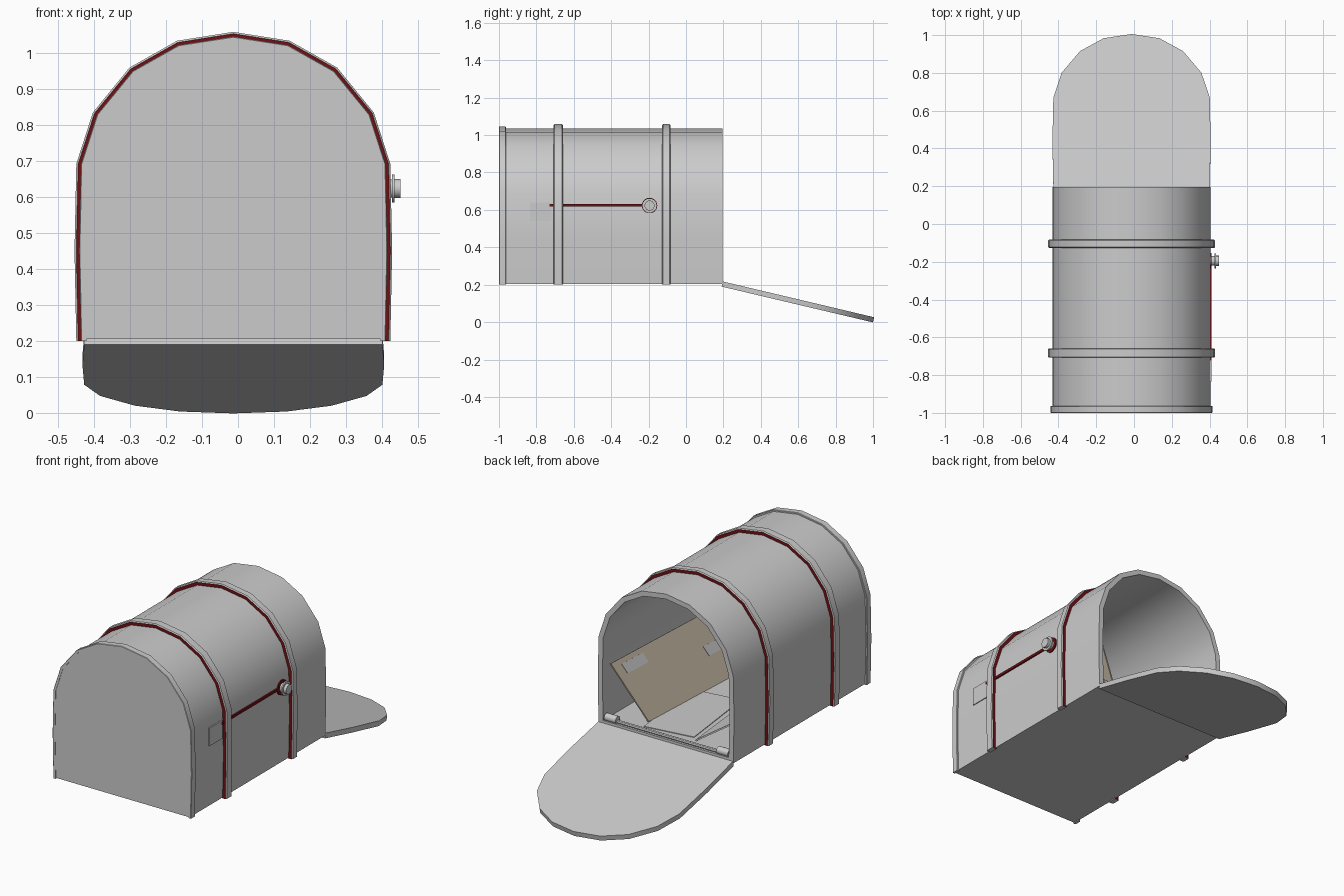
import bpy, bmesh, math
from mathutils import Vector, Matrix

if "Cube" in bpy.data.objects:
    bpy.data.objects.remove(bpy.data.objects["Cube"])

CX = -0.013          # centre line of the box
BOTTOM = 0.205


def material(name, rgb):
    m = bpy.data.materials.new(name)
    m.diffuse_color = (*rgb, 1)
    m.use_nodes = True
    m.node_tree.nodes["Principled BSDF"].inputs["Base Color"].default_value = m.diffuse_color
    return m


METAL = material("galvanised grey", (0.6, 0.6, 0.6))
RED = material("dark red", (0.16, 0.005, 0.007))
TAN = material("envelope tan", (0.52, 0.45, 0.34))
PAPER = material("pale print", (0.56, 0.56, 0.56))


def finish(name, bm, mats, smooth=True):
    bmesh.ops.recalc_face_normals(bm, faces=bm.faces)
    me = bpy.data.meshes.new(name)
    bm.to_mesh(me)
    bm.free()
    ob = bpy.data.objects.new(name, me)
    bpy.context.collection.objects.link(ob)
    for m in mats:
        me.materials.append(m)
    if smooth:
        bpy.ops.object.select_all(action='DESELECT')
        ob.select_set(True)
        bpy.context.view_layer.objects.active = ob
        bpy.ops.object.shade_smooth_by_angle(angle=math.radians(32))
    return ob


def arch(grow=0.0, bottom=BOTTOM):
    """Arched outline from lower right, over the top, to lower left."""
    half = [(0.414, None), (0.419, 0.45), (0.414, 0.69), (0.37, 0.825),
            (0.273, 0.943), (0.148, 1.013), (0, 1.036)]
    right = []
    for x, z in half:
        if z is None:
            right.append((x + grow, bottom))
            continue
        out = Vector((x, max(z - 0.66, 0))).normalized()
        right.append((x + out.x * grow, z + out.y * grow))
    pts = right + [(-x, z) for x, z in right[-2::-1]]
    return [(x + CX, z) for x, z in pts]


def ring(bm, pts, y):
    return [bm.verts.new((x, y, z)) for x, z in pts]


def bridge(bm, a, b, closed=True):
    n = len(a)
    return [bm.faces.new((a[i], a[(i + 1) % n], b[(i + 1) % n], b[i]))
            for i in range(n if closed else n - 1)]


# Hollow body, closed at the front, open at the back
bm = bmesh.new()
outer, inner = arch(), arch(-0.028, BOTTOM + 0.025)
rings = [ring(bm, outer, -0.998), ring(bm, outer, 0.195),
         ring(bm, inner, 0.195), ring(bm, inner, -0.97)]
for a, b in zip(rings, rings[1:]):
    bridge(bm, a, b)
bm.faces.new(rings[0])
bm.faces.new(rings[-1])
finish("body", bm, [METAL])


def hoop(name, y0, y1, grow, bevel, bottom, mats):
    """Arched strip around the body; side faces take the second material."""
    bm = bmesh.new()
    low, edge, top = (arch(g, bottom) for g in (-0.006, grow - bevel, grow))
    r = [ring(bm, low, y0), ring(bm, edge, y0), ring(bm, top, y0 + bevel),
         ring(bm, top, y1 - bevel), ring(bm, edge, y1), ring(bm, low, y1)]
    for i in range(6):
        faces = bridge(bm, r[i], r[(i + 1) % 6], closed=False)
        if len(mats) > 1 and i in (0, 4):
            for f in faces:
                f.material_index = 1
    for k in (0, -1):
        bm.faces.new([v[k] for v in r])
    finish(name, bm, mats)


hoop("front_band", -0.708, -0.658, 0.022, 0.005, 0.2, [METAL, RED])
hoop("rear_band", -0.128, -0.083, 0.022, 0.005, 0.2, [METAL, RED])
hoop("front_lip", -1.0, -0.963, 0.009, 0.002, 0.2, [METAL])

# Open door: same arch, swung down about the hinge line
bm = bmesh.new()
bridge_a, bridge_b = ring(bm, arch(), 0), ring(bm, arch(), 0.028)
bridge(bm, bridge_a, bridge_b)
bm.faces.new(bridge_a)
bm.faces.new(bridge_b)
swing = (Matrix.Translation((0, 0.197, 0.217))
         @ Matrix.Rotation(math.radians(-103.3), 4, 'X')
         @ Matrix.Translation((0, 0, -BOTTOM)))
bm.transform(swing)
finish("door", bm, [METAL])


def cylinder(name, centre, radius, length, mat, segments=14):
    bm = bmesh.new()
    m = Matrix.Translation(centre) @ Matrix.Rotation(math.pi / 2, 4, 'Y')
    bmesh.ops.create_cone(bm, cap_ends=True, segments=segments, radius1=radius,
                          radius2=radius, depth=length, matrix=m)
    finish(name, bm, [mat])


# Hinge barrels and pin
for side, label in ((-1, "left"), (1, "right")):
    cylinder(label + "_hinge", (CX + side * 0.345, 0.175, 0.245), 0.021, 0.07, METAL)
cylinder("hinge_pin", (CX, 0.175, 0.236), 0.01, 0.72, METAL, 8)


def slab(name, corner, u, v, mat, thick):
    """Thin sheet spanned by two edge vectors from a corner."""
    c, u, v = Vector(corner), Vector(u), Vector(v)
    n = u.cross(v).normalized() * thick
    bm = bmesh.new()
    a, b = ([bm.verts.new(p + o) for p in (c, c + u, c + u + v, c + v)]
            for o in (Vector(), n))
    bridge(bm, a, b)
    bm.faces.new(a)
    bm.faces.new(b)
    finish(name, bm, [mat], smooth=False)


# Flag: arm, flat plate and pivot knob on the right side
slab("flag_arm", (0.398, -0.73, 0.618), (0, 0.54, 0), (0, 0, 0.014), RED, 0.013)
slab("flag_plate", (0.4, -0.835, 0.54), (0, 0.115, 0), (0, 0, 0.1), METAL, 0.009)
cylinder("knob_stem", (0.415, -0.195, 0.623), 0.026, 0.04, METAL)
cylinder("knob_flange", (0.431, -0.195, 0.623), 0.04, 0.008, METAL)
cylinder("knob_cap", (0.442, -0.195, 0.623), 0.027, 0.018, METAL)
cylinder("knob_washer", (0.407, -0.195, 0.623), 0.042, 0.006, RED)

# Envelope leaning on the right wall, with pale printed patches
corner = Vector((0.17, 0.083, 0.235))
up, along = Vector((0.185, 0.07, 0.30)), Vector((-0.04, -0.87, -0.003))
slab("envelope", corner, up, along, TAN, 0.008)
normal = along.cross(up).normalized()
for i, (a, b) in enumerate(((0.76, 0.07), (0.42, 0.72))):
    slab("envelope_print_%d" % (i + 1), corner + up * a + along * b + normal * 0.003,
         up * 0.16, along * 0.2, PAPER, 0.002)

# Loose letters on the floor and against the left wall
slab("floor_letter", (-0.12, 0.1, 0.234), (0.28, 0.04, 0), (0.06, -0.5, 0), METAL, 0.008)
slab("leaning_letter", (-0.16, 0.14, 0.236), (-0.2, -0.06, 0.13), (0.05, -0.5, 0), METAL, 0.008)
